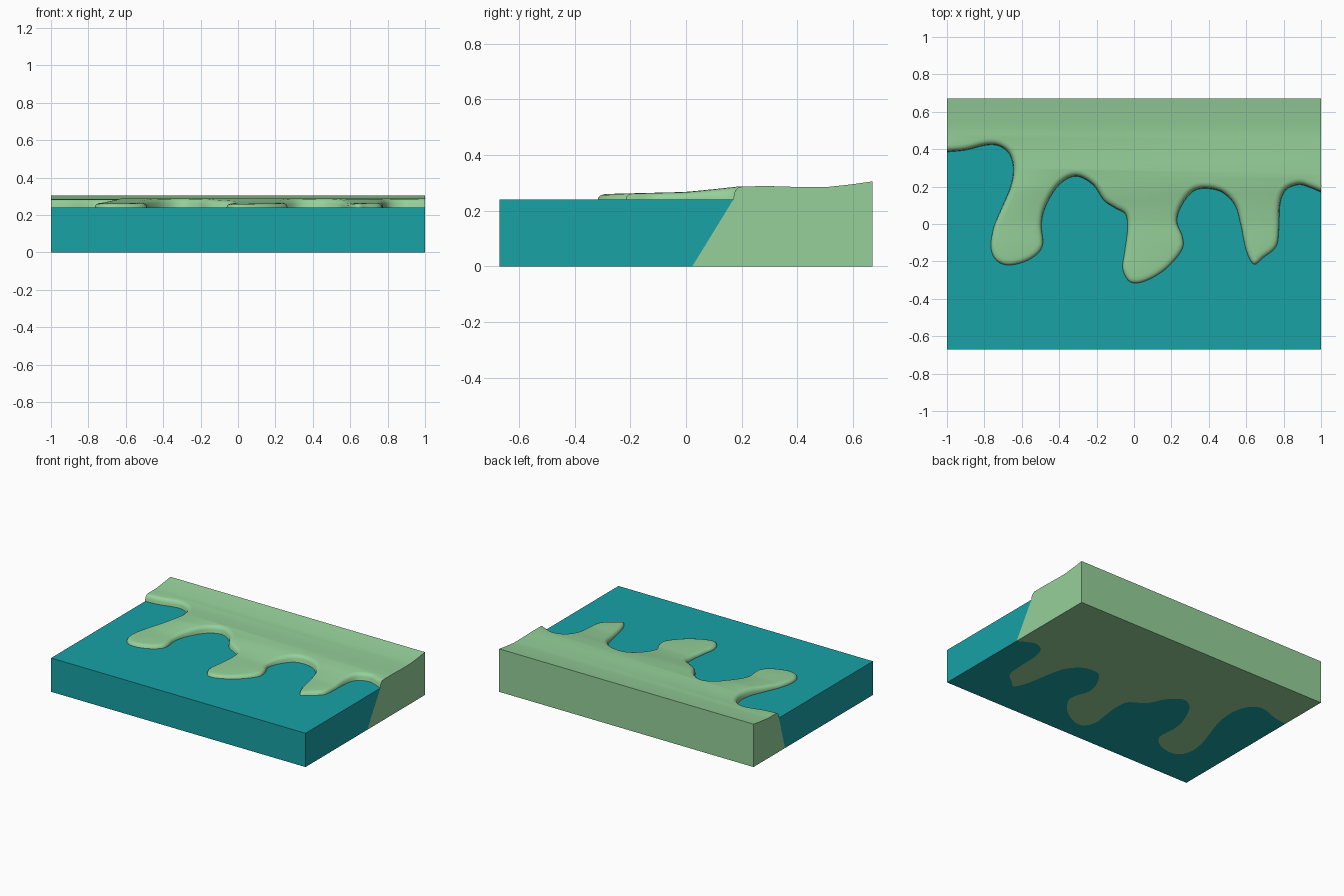
import bpy, bmesh
from mathutils import Vector

if "Cube" in bpy.data.objects:
    bpy.data.objects.remove(bpy.data.objects["Cube"])

HALF_Y, SLAB_H = 0.67, 0.24

# dripping edge where the goo meets the slab top, left to right
EDGE = [(-1, .385), (-.9, .395), (-.8, .42), (-.73, .42), (-.67, .38), (-.645, .30),
        (-.66, .2), (-.71, .08), (-.75, -.02), (-.765, -.12), (-.74, -.19), (-.67, -.22),
        (-.56, -.19), (-.49, -.12), (-.495, 0), (-.47, .1), (-.40, .21), (-.31, .255),
        (-.22, .21), (-.16, .125), (-.1, .085), (-.045, .05), (-.035, -.03), (-.05, -.15),
        (-.06, -.24), (-.02, -.31), (.06, -.305), (.17, -.24), (.255, -.14), (.26, -.07),
        (.23, .01), (.25, .09), (.31, .17), (.38, .19), (.47, .17), (.54, .1), (.57, 0),
        (.60, -.14), (.64, -.215), (.69, -.18), (.76, -.12), (.775, -.02), (.78, .1),
        (.81, .18), (.88, .21), (.94, .195), (1, .17)]
# goo surface height along y
HEIGHT = [(-.67, .255), (-.32, .259), (-.2, .262), (0, .267), (.1, .277), (.19, .287),
          (.3, .288), (.4, .285), (.5, .284), (.6, .295), (.67, .305)]


def height(y):
    for (a, ha), (b, hb) in zip(HEIGHT, HEIGHT[1:]):
        if y <= b:
            return ha + (hb - ha) * (y - a) / (b - a)
    return HEIGHT[-1][1]


def smooth_line(pts, n=5):
    p = [Vector(q) for q in pts]
    p = [2 * p[0] - p[1]] + p + [2 * p[-1] - p[-2]]
    out = []
    for a, b, c, d in zip(p, p[1:], p[2:], p[3:]):
        for i in range(n):
            t = i / n
            out.append(0.5 * (2 * b + (c - a) * t + (2 * a - 5 * b + 4 * c - d) * t * t
                              + (3 * b - a - 3 * c + d) * t ** 3))
    return out + [p[-2]]


def inset(line, dist):
    out = []
    for i, p in enumerate(line):
        t = (line[min(i + 1, len(line) - 1)] - line[max(i - 1, 0)]).normalized()
        n = Vector((-t.y, t.x))
        if i in (0, len(line) - 1):
            n = Vector((0, 1))
        out.append(p + n * dist)
    return out


def finish(bm, name, color):
    bmesh.ops.recalc_face_normals(bm, faces=bm.faces)
    me = bpy.data.meshes.new(name)
    bm.to_mesh(me)
    bm.free()
    ob = bpy.data.objects.new(name, me)
    bpy.context.collection.objects.link(ob)
    mat = bpy.data.materials.new(name + "_color")
    mat.diffuse_color = color
    mat.use_nodes = True
    mat.node_tree.nodes["Principled BSDF"].inputs["Base Color"].default_value = mat.diffuse_color
    me.materials.append(mat)
    bpy.ops.object.select_all(action='DESELECT')
    ob.select_set(True)
    bpy.context.view_layer.objects.active = ob
    bpy.ops.object.shade_smooth_by_angle(angle=0.7)


def loft(bm, rings):
    rows = [[bm.verts.new(v) for v in r] for r in rings]
    for r, s in zip(rows, rows[1:]):
        for i in range(len(r) - 1):
            bm.faces.new((r[i], r[i + 1], s[i + 1], s[i]))
    return rows


edge = smooth_line(EDGE)
# the joint slants forward towards the base, more so under the drips
foot = [(p.x, p.y - (.19 - .2 * p.y - .3 * p.y ** 2), 0) for p in edge]
lip = [(p.x, p.y, SLAB_H) for p in edge]

# slab
bm = bmesh.new()
low, high = loft(bm, [foot, lip])
fl, fr, tl, tr = [bm.verts.new((x, -HALF_Y, z)) for z in (0, SLAB_H) for x in (-1, 1)]
bm.faces.new(low + [fr, fl])
bm.faces.new(high + [tr, tl])
bm.faces.new((fl, fr, tr, tl))
bm.faces.new((fl, low[0], high[0], tl))
bm.faces.new((fr, low[-1], high[-1], tr))
finish(bm, "slab", (.009, .36, .38, 1))

# goo: slanted wall, rounded rim, then a top sliced across y to follow the swell
bm = bmesh.new()
rings = [foot, lip]
for d, k in ((.003, .5), (.01, .78), (.02, .94), (.034, 1)):
    rings.append([(p.x, p.y, SLAB_H + (height(p.y) - SLAB_H) * k) for p in inset(edge, d)])
rows = loft(bm, rings)
bl, br, ul, ur = [bm.verts.new((x, HALF_Y, z)) for z in (0, height(HALF_Y)) for x in (-1, 1)]
bm.faces.new(rows[0] + [br, bl])
bm.faces.new((bl, br, ur, ul))
bm.faces.new([r[0] for r in rows] + [ul, bl])
bm.faces.new([r[-1] for r in rows] + [ur, br])
top = bm.faces.new(rows[-1] + [ur, ul])
for v in top.verts:
    v.co.z = 1
top.normal_update()
cut = [top] + list(top.edges) + list(top.verts)
for i in range(30):
    cut = bmesh.ops.bisect_plane(bm, geom=cut, dist=1e-5, plane_co=(0, -.2613 + i * .0311, 0),
                                 plane_no=(0, 1, 0))["geom"]
for v in bm.verts:
    if v.co.z > .9:
        v.co.z = height(v.co.y)
finish(bm, "goo", (.30, .63, .32, 1))
